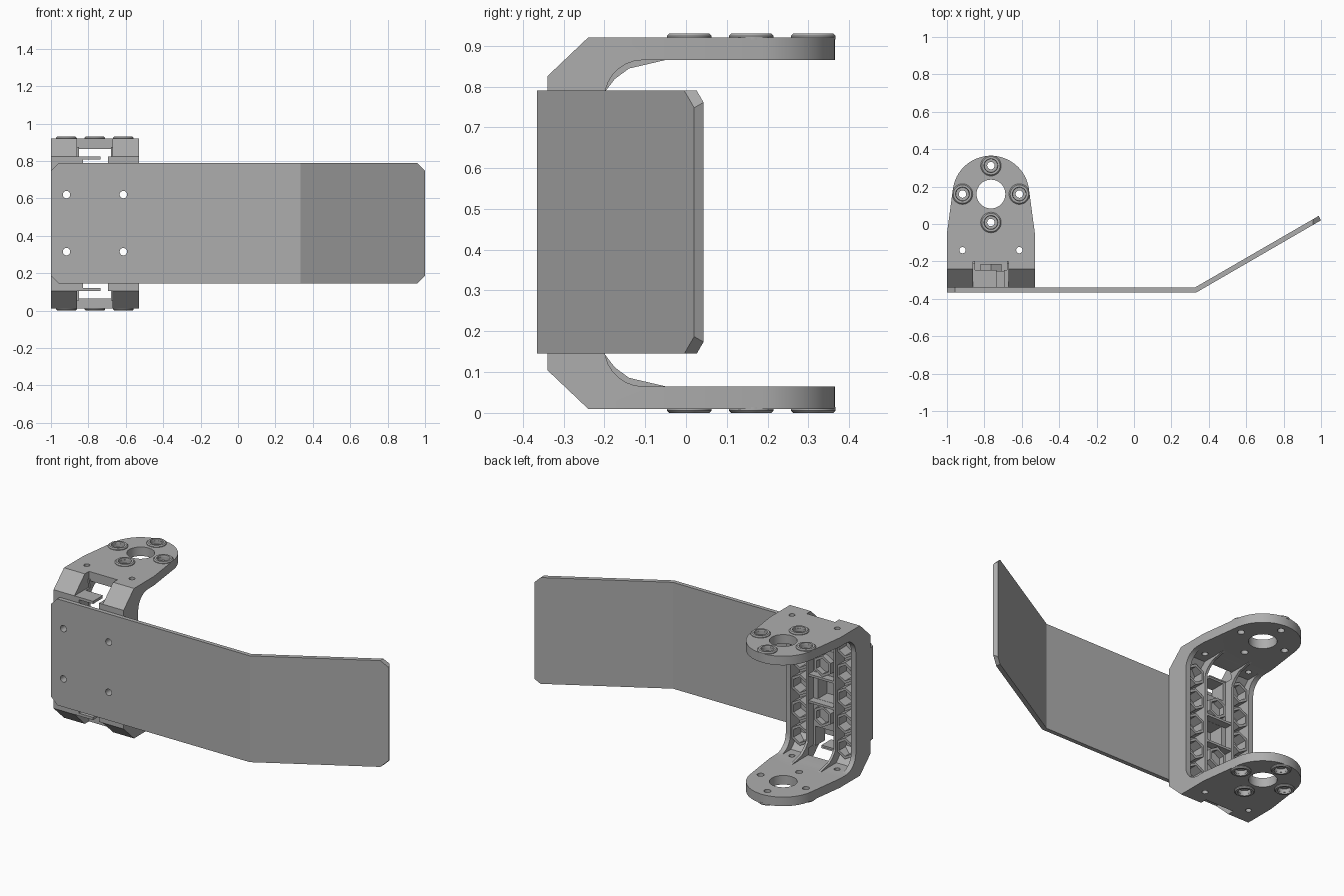
import bpy, bmesh, math
from mathutils import Vector

if "Cube" in bpy.data.objects:
    bpy.data.objects.remove(bpy.data.objects["Cube"], do_unlink=True)

grey = bpy.data.materials.new("light_grey")
grey.use_nodes = True
grey.diffuse_color = (0.42, 0.42, 0.42, 1)
grey.node_tree.nodes["Principled BSDF"].inputs["Base Color"].default_value = (0.42, 0.42, 0.42, 1)

CX, MID = -0.765, 0.465          # bracket centre line and mirror height
AXES = {"x": lambda a, b, t: (t, a, b),
        "y": lambda a, b, t: (a, t, b),
        "z": lambda a, b, t: (a, b, t)}


def finish(name, bm):
    bmesh.ops.recalc_face_normals(bm, faces=bm.faces)
    mesh = bpy.data.meshes.new(name)
    bm.to_mesh(mesh)
    bm.free()
    mesh.materials.append(grey)
    ob = bpy.data.objects.new(name, mesh)
    bpy.context.collection.objects.link(ob)
    return ob


def prism(name, pts, axis, lo, hi):
    """Extrude a closed outline along an axis."""
    bm = bmesh.new()
    ends = [[bm.verts.new(AXES[axis](a, b, t)) for a, b in pts] for t in (lo, hi)]
    bm.faces.new(ends[0])
    bm.faces.new(ends[1])
    n = len(pts)
    for i in range(n):
        j = (i + 1) % n
        bm.faces.new((ends[0][i], ends[0][j], ends[1][j], ends[1][i]))
    return finish(name, bm)


def circle(a, b, r, n=32, start=0, sweep=math.tau, closed=True):
    steps = n if closed else n - 1
    return [(a + r * math.cos(start + sweep * i / steps),
             b + r * math.sin(start + sweep * i / steps)) for i in range(n)]


def rect(a0, a1, b0, b1):
    return [(a0, b0), (a1, b0), (a1, b1), (a0, b1)]


def flip(pts):
    return [(a, 2 * MID - b) for a, b in pts]


def ring(name, axis, centre, profile, n):
    """Revolve a closed (radius, offset) profile around a line."""
    bm = bmesh.new()
    loops = []
    for r, t in profile:
        pts = circle(centre[0], centre[1], r, n, start=math.pi / 2)
        loops.append([bm.verts.new(AXES[axis](a, b, t)) for a, b in pts])
    for k, loop in enumerate(loops):
        nxt = loops[(k + 1) % len(loops)]
        for i in range(n):
            j = (i + 1) % n
            bm.faces.new((loop[i], loop[j], nxt[j], nxt[i]))
    return finish(name, bm)


def boolean(ob, tool, op="DIFFERENCE"):
    mod = ob.modifiers.new("cut", "BOOLEAN")
    mod.operation, mod.solver, mod.object = op, "EXACT", tool
    bpy.ops.object.select_all(action="DESELECT")
    bpy.context.view_layer.objects.active = ob
    ob.select_set(True)
    bpy.ops.object.modifier_apply(modifier=mod.name)
    bpy.data.objects.remove(tool, do_unlink=True)


def cut(ob, pts, axis, lo, hi):
    boolean(ob, prism("cutter", pts, axis, lo, hi))


# Bent cover plate with clipped corners and four screw holes
plate = prism("bent_plate", [(-1, -0.365), (0.335, -0.365), (1, 0.02), (0.987, 0.043),
                             (0.325, -0.34), (-1, -0.34)], "z", 0.145, 0.79)
c = 0.042
boolean(plate, prism("corner_mask", [(-1 + c, 0.145), (1 - c, 0.145), (1, 0.145 + c), (1, 0.79 - c),
                                     (1 - c, 0.79), (-1 + c, 0.79), (-1, 0.79 - c), (-1, 0.145 + c)],
                     "y", -1, 1), "INTERSECT")
for side in (-1, 1):
    for z in (0.315, 0.62):
        cut(plate, circle(CX + side * 0.152, z, 0.02, 20), "y", -0.5, -0.3)

# C-shaped bracket: side profile trimmed to the rounded arm outline
lower = [(0.365, 0.065)] + circle(-0.105, 0.16, 0.095, 8, -math.pi / 2, -math.pi / 2, False)
outer = [(-0.34, 0.105), (-0.24, 0.01), (0.365, 0.01)]
half = outer + lower
bracket = prism("servo_bracket", half + flip(half)[::-1], "x", -1, -0.53)
outline = [(CX - 0.235, -0.4), (CX + 0.235, -0.4), (CX + 0.235, -0.05)]
outline += circle(CX, 0.16, 0.205, 33, 0.12, math.pi - 0.24, False) + [(CX - 0.235, -0.05)]
boolean(bracket, prism("arm_mask", outline, "z", -1, 2), "INTERSECT")

# Channels behind the wall leave thin ribs between the columns
for x0, x1, depth in ((-0.204, -0.1, -0.285), (-0.085, 0.085, -0.25), (0.1, 0.204, -0.285)):
    low = [(depth, -0.14 - depth), (-0.205, 0.066), (0, 0.066)]
    cut(bracket, low + flip(low)[::-1], "x", CX + x0, CX + x1)

# Corner notches, cable hooks and the centre window
for place in (lambda p: p, flip):
    cut(bracket, place(rect(CX - 0.095, CX + 0.095, -0.1, 0.105)), "y", -0.5, -0.2)
    cut(bracket, place(rect(-0.83, -0.695, 0.121, 0.225)), "y", -0.5, -0.2)
    cut(bracket, place(rect(-0.735, -0.695, 0.08, 0.15)), "y", -0.5, -0.2)
cut(bracket, rect(CX - 0.055, CX + 0.055, 0.395, 0.54), "y", -0.5, -0.2)

# Screw holes through wall and arms
for side in (-1, 1):
    for z in (0.315, 0.62):
        cut(bracket, circle(CX + side * 0.152, z, 0.02, 20), "y", -0.5, -0.2)
    cut(bracket, circle(CX + side * 0.152, -0.14, 0.017, 20), "z", -1, 2)
cut(bracket, circle(CX, 0.16, 0.077, 40), "z", -1, 2)
bosses = circle(CX, 0.16, 0.152, 4)
for x, y in bosses:
    cut(bracket, circle(x, y, 0.02, 20), "z", -1, 2)
    cut(bracket, circle(x, y, 0.035, 24), "z", 0.9, 1)
    cut(bracket, circle(x, y, 0.035, 24), "z", -0.1, 0.03)

# Raised rings around the arm screws
rounded = [bracket]
for label, base, s in (("upper", 0.92, 1), ("lower", 0.01, -1)):
    for x, y in bosses:
        prof = [(0.055, base - s * 0.005), (0.055, base + s * 0.004), (0.049, base + s * 0.01),
                (0.037, base + s * 0.01), (0.035, base - s * 0.005)]
        rounded.append(ring(label + "_screw_ring", "z", (x, y), prof, 32))

# Curved ribs running from the wall onto the arms
rib = [(-0.2, 0.145), (-0.175, 0.112), (-0.14, 0.086), (-0.05, 0.065), (-0.05, 0.055), (-0.21, 0.055)]
for side in (-1, 1):
    x = CX + side * 0.0925
    for label, pts in (("lower_rib", rib), ("upper_rib", flip(rib))):
        prism(label, pts, "x", x - 0.0075, x + 0.0075)

# Hexagonal nut sockets in three columns
for col in (-1, 0, 1):
    floor = -0.25 if col == 0 else -0.285
    rows = (-1, 1) if col == 0 else (-2, -1, 0, 1, 2)
    for row in rows:
        prof = [(0.064, floor - 0.005), (0.064, -0.215), (0.047, -0.215), (0.047, floor - 0.005)]
        ring("nut_socket", "y", (CX + col * 0.152, MID + 0.002 + row * 0.1525), prof, 6)

# Cross bars framing the centre window
for z in (0.387, 0.548):
    prism("window_bar", rect(CX - 0.088, CX + 0.088, z - 0.007, z + 0.007), "y", -0.26, -0.205)

for ob in rounded + [plate]:
    bpy.ops.object.select_all(action="DESELECT")
    bpy.context.view_layer.objects.active = ob
    ob.select_set(True)
    bpy.ops.object.shade_smooth_by_angle(angle=math.radians(25))
